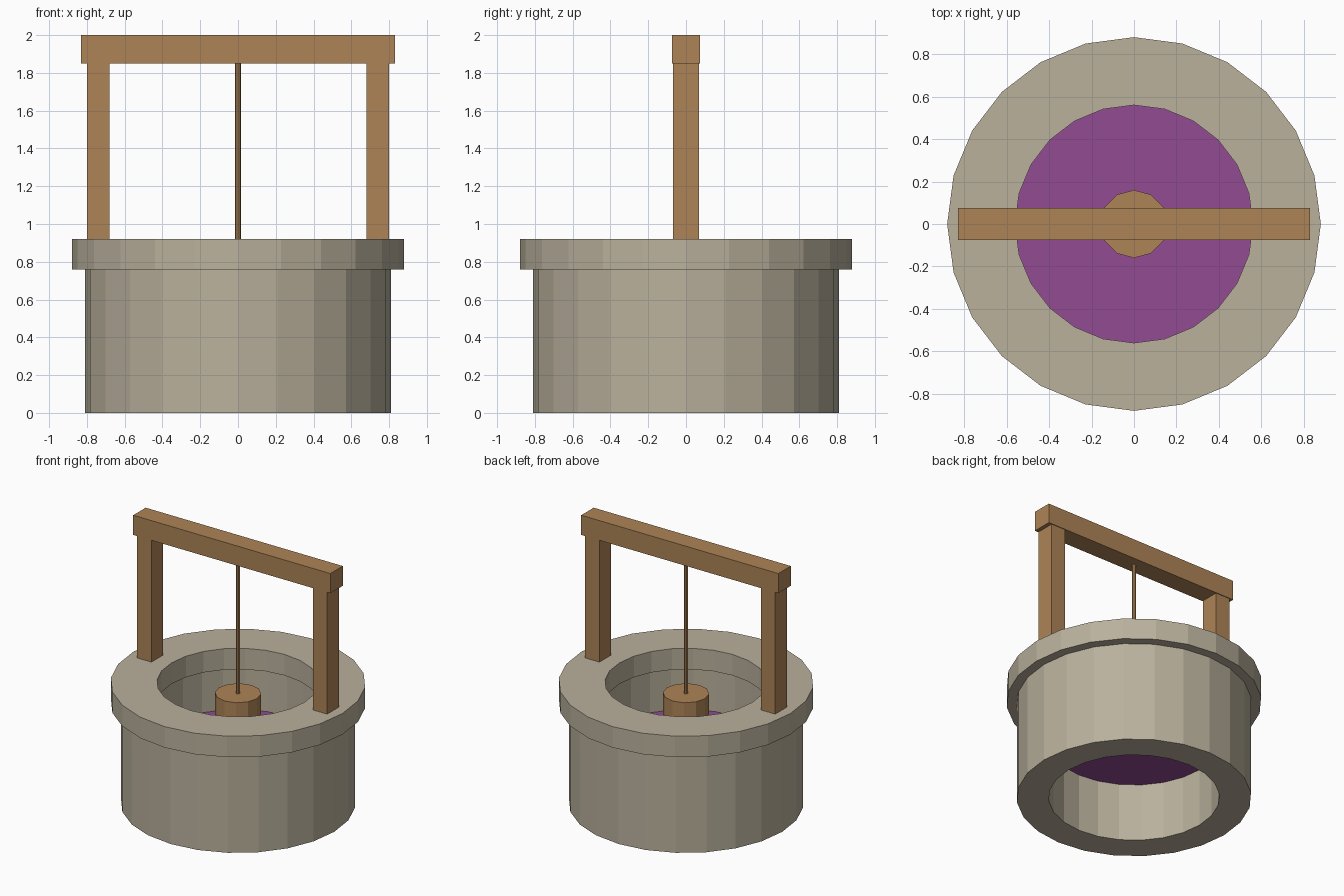
import bpy
import bmesh
from math import cos, sin, tau

if "Cube" in bpy.data.objects:
    bpy.data.objects.remove(bpy.data.objects["Cube"], do_unlink=True)


def material(name, rgb):
    mat = bpy.data.materials.new(name)
    mat.use_nodes = True
    colour = (*rgb, 1.0)
    mat.diffuse_color = colour
    mat.node_tree.nodes["Principled BSDF"].inputs["Base Color"].default_value = colour
    return mat


stone = material("stone", (0.49, 0.44, 0.335))
wood = material("wood", (0.42, 0.23, 0.095))
purple = material("purple water", (0.29, 0.07, 0.29))


def finish(name, bm, mat):
    bmesh.ops.recalc_face_normals(bm, faces=bm.faces[:])
    mesh = bpy.data.meshes.new(name)
    bm.to_mesh(mesh)
    bm.free()
    mesh.materials.append(mat)
    obj = bpy.data.objects.new(name, mesh)
    bpy.context.collection.objects.link(obj)
    return obj


def lathe(name, profile, sides, mat, closed=False):
    """Turn (radius, height) points round z; closed joins last to first, else caps the ends."""
    bm = bmesh.new()
    rings = [[bm.verts.new((r * cos(tau * i / sides), r * sin(tau * i / sides), z))
              for i in range(sides)] for r, z in profile]
    pairs = list(zip(rings, rings[1:]))
    if closed:
        pairs.append((rings[-1], rings[0]))
    else:
        bm.faces.new(rings[0])
        if len(rings) > 1:
            bm.faces.new(rings[-1])
    for a, b in pairs:
        for i in range(sides):
            j = (i + 1) % sides
            bm.faces.new((a[i], a[j], b[j], b[i]))
    return finish(name, bm, mat)


def tube(name, inner, outer, bottom, top, mat):
    return lathe(name, [(outer, bottom), (outer, top), (inner, top), (inner, bottom)],
                 24, mat, closed=True)


def box(name, centre, size, mat):
    bm = bmesh.new()
    bmesh.ops.create_cube(bm, size=1)
    bmesh.ops.scale(bm, vec=size, verts=bm.verts)
    bmesh.ops.translate(bm, vec=centre, verts=bm.verts)
    return finish(name, bm, mat)


# Stone ring and its overhanging rim
tube("well_wall", 0.59, 0.81, 0, 0.76, stone)
tube("well_rim", 0.56, 0.88, 0.76, 0.92, stone)

# Water surface inside the shaft
water = lathe("water", [(0.59, 0.44)], 24, purple)
if water.data.polygons[0].normal.z < 0:
    water.data.flip_normals()

# Posts and crossbeam
for side, x in (("left", 0.74), ("right", -0.74)):
    box(side + "_post", (x, 0, 1.385), (0.12, 0.14, 0.93), wood)
box("crossbeam", (0, 0, 1.925), (1.66, 0.15, 0.15), wood)

# Hanging bucket and rope
lathe("bucket", [(0.16, 0.62), (0.16, 0.84)], 12, wood)
lathe("rope", [(0.015, 0.84), (0.015, 1.85)], 8, wood)
